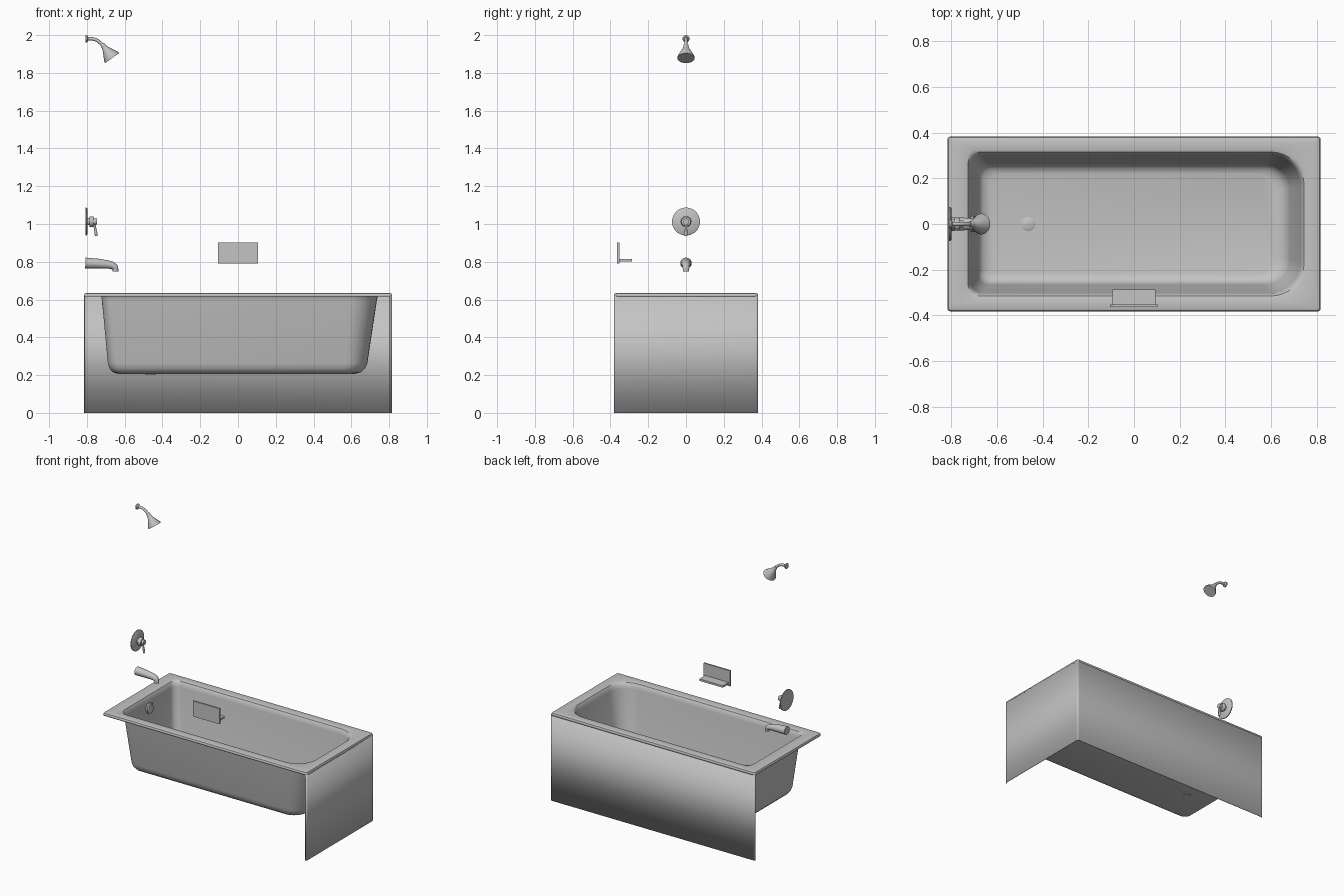
import bpy
import bmesh
from math import sin, cos, pi, radians
from mathutils import Vector

cube = bpy.data.objects.get("Cube")
if cube:
    bpy.data.objects.remove(cube, do_unlink=True)

grey = bpy.data.materials.new("light_grey")
grey.use_nodes = True
colour = (0.55, 0.55, 0.55, 1)
grey.diffuse_color = colour
grey.node_tree.nodes["Principled BSDF"].inputs["Base Color"].default_value = colour


def finish(name, bm, angle=35):
    mesh = bpy.data.meshes.new(name)
    bm.to_mesh(mesh)
    bm.free()
    obj = bpy.data.objects.new(name, mesh)
    bpy.context.collection.objects.link(obj)
    mesh.materials.append(grey)
    bpy.ops.object.select_all(action='DESELECT')
    obj.select_set(True)
    bpy.context.view_layer.objects.active = obj
    bpy.ops.object.shade_smooth_by_angle(angle=radians(angle))
    return obj


def thicken(obj, thickness):
    mod = obj.modifiers.new("thickness", 'SOLIDIFY')
    mod.thickness = thickness
    mod.offset = -1


def bridge(bm, a, b):
    n = len(a)
    for i in range(n):
        j = (i + 1) % n
        bm.faces.new((a[i], a[j], b[j], b[i]))


def arc(cx, cy, r, start, end, steps=8):
    return [(cx + r * cos(start + (end - start) * i / steps),
             cy + r * sin(start + (end - start) * i / steps)) for i in range(steps + 1)]


def rounded_rect(x0, x1, h, r_left, r_right):
    return (arc(x1 - r_right, h - r_right, r_right, 0, pi / 2)
            + arc(x0 + r_left, h - r_left, r_left, pi / 2, pi)
            + arc(x0 + r_left, r_left - h, r_left, pi, 1.5 * pi)
            + arc(x1 - r_right, r_right - h, r_right, 1.5 * pi, 2 * pi))


def sweep(name, stations, width=1.0, sides=32):
    """Round sections (x, z, radius) swept along a path in the plane y = 0."""
    bm = bmesh.new()
    path = [Vector((x, 0, z)) for x, z, r in stations]
    rings = []
    for i, (x, z, r) in enumerate(stations):
        t = (path[min(i + 1, len(path) - 1)] - path[max(i - 1, 0)]).normalized()
        across = Vector((-t.z, 0, t.x))
        rings.append([bm.verts.new(path[i] + across * r * sin(2 * pi * k / sides)
                                   + Vector((0, width * r * cos(2 * pi * k / sides), 0)))
                      for k in range(sides)])
    for a, b in zip(rings, rings[1:]):
        bridge(bm, a, b)
    bm.faces.new(rings[0])
    bm.faces.new(rings[-1])
    bmesh.ops.recalc_face_normals(bm, faces=bm.faces)
    return finish(name, bm)


def box(name, low, high):
    bm = bmesh.new()
    bmesh.ops.create_cube(bm, size=1)
    for v in bm.verts:
        v.co = [a + (b - a) * (c + 0.5) for a, b, c in zip(low, high, v.co)]
    return finish(name, bm)


# Tub rim and basin: rounded rectangles lofted from the outer lip to the floor
X, Y, TOP = 0.816, 0.382, 0.635
sections = [
    # x0, x1, half depth, left radius, right radius, height
    (-X, X, Y, 0.014, 0.014, 0.615),
    (-X, X, Y, 0.014, 0.014, 0.624),
    (-0.812, 0.812, 0.378, 0.012, 0.012, 0.632),
    (-0.804, 0.804, 0.370, 0.010, 0.010, TOP),
    (-0.738, 0.755, 0.327, 0.060, 0.150, TOP),
    (-0.727, 0.744, 0.315, 0.055, 0.145, 0.631),
    (-0.719, 0.735, 0.306, 0.052, 0.140, 0.618),
    (-0.715, 0.730, 0.302, 0.050, 0.137, 0.595),
    (-0.684, 0.680, 0.265, 0.050, 0.110, 0.265),
    (-0.676, 0.668, 0.258, 0.050, 0.105, 0.238),
    (-0.660, 0.648, 0.243, 0.045, 0.095, 0.219),
    (-0.630, 0.615, 0.220, 0.040, 0.080, 0.211),
]
bm = bmesh.new()
rings = [[bm.verts.new((x, y, s[5])) for x, y in rounded_rect(*s[:5])] for s in sections]
for outer, inner in zip(rings, rings[1:]):
    bridge(bm, outer, inner)
bm.faces.new(rings[-1])
thicken(finish("tub_basin", bm), 0.005)

# Apron covering the back and the left end, with rounded returns at both free edges
r = 0.012
path = (arc(r - X, Y - r, r, pi, pi / 2, 5) + arc(X - r, Y - r, r, pi / 2, 0, 5)
        + arc(X - r, r - Y, r, 0, -pi / 2, 5))
bm = bmesh.new()
lower = [bm.verts.new((x, y, 0)) for x, y in path]
upper = [bm.verts.new((x, y, 0.622)) for x, y in path]
for i in range(len(path) - 1):
    bm.faces.new((lower[i], upper[i], upper[i + 1], lower[i + 1]))
thicken(finish("apron", bm), 0.004)

# Drain and overflow cover
sweep("drain", [(-0.463, 0.203, 0.03), (-0.463, 0.214, 0.03), (-0.463, 0.217, 0.025)])
sweep("overflow_cover", [(-0.716, 0.549, 0.036), (-0.700, 0.551, 0.036), (-0.697, 0.551, 0.031)])

# Tub spout with a downturned tip
sweep("tub_spout", [(-0.808, 0.793, 0.029), (-0.74, 0.790, 0.026), (-0.69, 0.786, 0.022),
                    (-0.667, 0.781, 0.020), (-0.653, 0.772, 0.018), (-0.649, 0.762, 0.0155),
                    (-0.649, 0.749, 0.0155)], width=1.05)

# Mixing valve: wall plate, stepped hub and lever
VALVE = 1.013
sweep("valve_plate", [(-0.808, VALVE, 0.074), (-0.802, VALVE, 0.074), (-0.798, VALVE, 0.068)])
sweep("valve_hub", [(-0.800, VALVE, 0.019), (-0.786, VALVE, 0.019), (-0.786, VALVE, 0.028),
                    (-0.768, VALVE, 0.028), (-0.762, VALVE, 0.024), (-0.762, VALVE, 0.016),
                    (-0.746, VALVE, 0.016)])
sweep("valve_lever", [(-0.757, VALVE, 0.008), (-0.758, 0.985, 0.006), (-0.754, 0.962, 0.007),
                      (-0.751, 0.945, 0.008), (-0.750, 0.936, 0.005)], sides=16)

# Shower flange, bent arm and conical head
sweep("shower_flange", [(-0.808, 1.981, 0.019), (-0.800, 1.981, 0.019), (-0.793, 1.981, 0.012)])
sweep("shower_arm", [(-0.805, 1.981, 0.009), (-0.775, 1.981, 0.009), (-0.757, 1.977, 0.009),
                     (-0.741, 1.969, 0.009), (-0.728, 1.958, 0.009), (-0.715, 1.945, 0.009)],
      sides=16)
start, axis = Vector((-0.720, 1.953)), Vector((0.582, -0.813))
head = [(0, 0.010), (0.008, 0.013), (0.02, 0.014), (0.03, 0.017), (0.084, 0.045), (0.092, 0.0455)]
sweep("shower_head", [(*(start + axis * d), radius) for d, radius in head])

# Wall soap dish: back plate and shelf
box("soap_dish_plate", (-0.106, -0.364, 0.79), (0.106, -0.352, 0.902))
box("soap_dish_shelf", (-0.094, -0.353, 0.802), (0.094, -0.286, 0.816))
